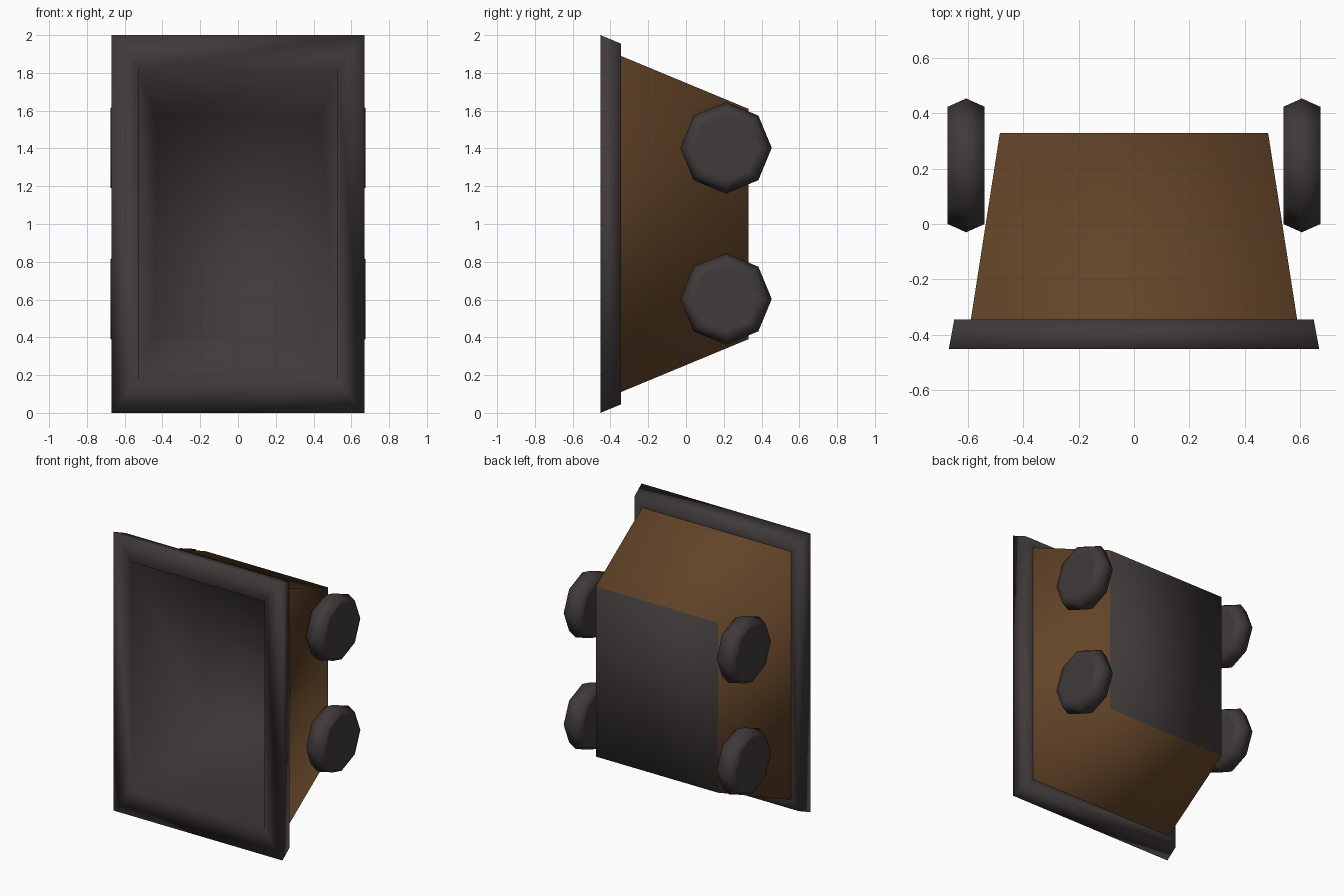
import bpy, bmesh, math
from mathutils import Matrix

if "Cube" in bpy.data.objects:
    bpy.data.objects.remove(bpy.data.objects["Cube"])


def material(name, rgb):
    m = bpy.data.materials.new(name)
    m.diffuse_color = (*rgb, 1)
    m.use_nodes = True
    m.node_tree.nodes["Principled BSDF"].inputs["Base Color"].default_value = m.diffuse_color
    return m


IRON = material("dark iron", (0.052, 0.042, 0.043))
WOOD = material("brown wood", (0.125, 0.058, 0.021))


def loft(name, rings, mats, cap_start=False, cap_end=False):
    """Bridge a list of point rings; end caps use the last material."""
    bm = bmesh.new()
    loops = [[bm.verts.new(p) for p in ring] for ring in rings]
    n = len(loops[0])
    for a, b in zip(loops, loops[1:]):
        for i in range(n):
            j = (i + 1) % n
            bm.faces.new((a[i], a[j], b[j], b[i]))
    for use, loop in ((cap_start, loops[0]), (cap_end, loops[-1])):
        if use:
            bm.faces.new(loop).material_index = len(mats) - 1
    bmesh.ops.recalc_face_normals(bm, faces=bm.faces)
    for f in bm.faces:
        f.smooth = True
    me = bpy.data.meshes.new(name)
    bm.to_mesh(me)
    bm.free()
    for m in mats:
        me.materials.append(m)
    ob = bpy.data.objects.new(name, me)
    bpy.context.collection.objects.link(ob)
    return ob


def rect(hx, hz, y):
    """Rectangle centred on z = 1, facing the y axis."""
    return [(sx * hx, y, 1 + sz * hz) for sx, sz in ((-1, -1), (1, -1), (1, 1), (-1, 1))]


def octagon(x, r):
    return [(x, r * math.cos(i * math.pi / 4), r * math.sin(i * math.pi / 4)) for i in range(8)]


# Tapered wooden tub with iron underside
loft("tub_body", [rect(0.59, 0.89, -0.345), rect(0.485, 0.61, 0.33)], [WOOD, IRON], cap_end=True)

# Flared iron rim continuing into the hollow lining
loft("rim_and_lining", [
    rect(0.585, 0.885, -0.345), rect(0.65, 0.955, -0.345), rect(0.67, 1.0, -0.453),
    rect(0.527, 0.82, -0.453), rect(0.44, 0.57, 0.25)], [IRON], cap_end=True)

# Four eight-sided wheels with a ridged tread
for side, label in ((-1, "left"), (1, "right")):
    for z, level in ((0.603, "lower"), (1.403, "upper")):
        rings = [octagon(x, r) for x, r in
                 ((-0.067, 0.17), (-0.067, 0.212), (0, 0.242), (0.067, 0.212), (0.067, 0.17))]
        wheel = loft(f"{label}_{level}_wheel", rings, [IRON], True, True)
        wheel.data.transform(Matrix.Translation((side * 0.607, 0.212, z)))
